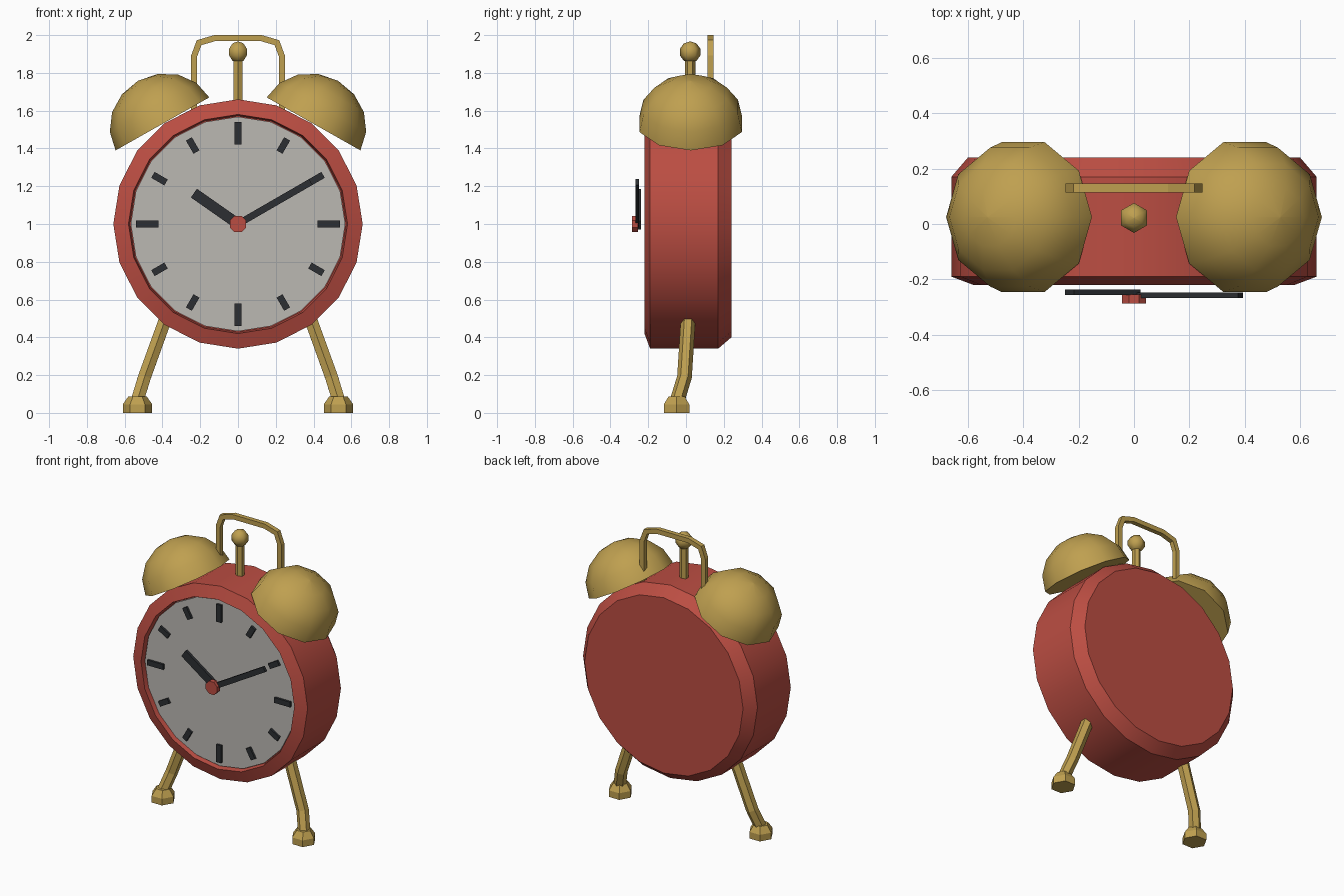
import bpy, bmesh
from math import sin, cos, pi, radians
from mathutils import Matrix, Vector

if "Cube" in bpy.data.objects:
    bpy.data.objects.remove(bpy.data.objects["Cube"])


def material(name, rgb):
    m = bpy.data.materials.new(name)
    m.diffuse_color = (*rgb, 1)
    m.use_nodes = True
    m.node_tree.nodes["Principled BSDF"].inputs["Base Color"].default_value = m.diffuse_color
    return m


RED = material("red_paint", (0.50, 0.075, 0.055))
BRASS = material("brass", (0.52, 0.35, 0.08))
WHITE = material("dial_white", (0.50, 0.48, 0.45))
BLACK = material("dark", (0.025, 0.028, 0.032))


def finish(name, bm, mat, mirror=False, smooth=None):
    bmesh.ops.recalc_face_normals(bm, faces=bm.faces)
    me = bpy.data.meshes.new(name)
    bm.to_mesh(me)
    bm.free()
    me.materials.append(mat)
    ob = bpy.data.objects.new(name, me)
    bpy.context.collection.objects.link(ob)
    if mirror:
        ob.modifiers.new("mirror", 'MIRROR')
    if smooth:
        bpy.ops.object.select_all(action='DESELECT')
        ob.select_set(True)
        bpy.context.view_layer.objects.active = ob
        bpy.ops.object.shade_smooth_by_angle(angle=radians(smooth))
    return ob


def skin(bm, rings, closed_ends=True):
    """Join equal rings of vertices with quads and cap the ends."""
    for a, b in zip(rings, rings[1:]):
        n = len(a)
        for i in range(n):
            j = (i + 1) % n
            bm.faces.new((a[i], a[j], b[j], b[i]))
    bm.faces.new(rings[0])
    bm.faces.new(rings[-1])


def lathe(name, profile, n, matrix, mat, phase=0.0, **kw):
    """Revolve (radius, height) points round the local z axis."""
    bm = bmesh.new()
    rings = [[bm.verts.new(matrix @ Vector((r * cos(phase + 2 * pi * i / n),
                                            r * sin(phase + 2 * pi * i / n), h)))
              for i in range(n)] for r, h in profile]
    skin(bm, rings)
    return finish(name, bm, mat, **kw)


def tube(name, path, n, radius, phase, mat, **kw):
    """Sweep an n-sided section along a path, mitred at the bends."""
    bm = bmesh.new()
    pts = [Vector(p) for p in path]
    rings = []
    for k, p in enumerate(pts):
        t0 = (p - pts[max(k - 1, 0)]).normalized()
        t1 = (pts[min(k + 1, len(pts) - 1)] - p).normalized()
        t = (t0 + t1).normalized()
        u = Vector((0, 1, 0))
        u = (u - t * u.dot(t)).normalized()
        v = t.cross(u)
        stretch = 1 / max(t.dot(t1 if t1.length else t0), 0.5)
        rings.append([bm.verts.new(p + radius * (u * cos(phase + 2 * pi * i / n)
                                                 + v * stretch * sin(phase + 2 * pi * i / n)))
                      for i in range(n)])
    skin(bm, rings)
    return finish(name, bm, mat, **kw)


def add_bar(bm, degrees, r0, r1, width, y0, y1):
    """Flat bar on the dial, pointing clockwise from twelve."""
    m = (Matrix.Translation((0, 0, 1)) @ Matrix.Rotation(radians(degrees), 4, 'Y')
         @ Matrix.Translation((0, (y0 + y1) / 2, (r0 + r1) / 2))
         @ Matrix.Diagonal((width, y1 - y0, r1 - r0, 1)))
    bmesh.ops.create_cube(bm, size=1, matrix=m)


# Case with chamfered rims and a shallow recess for the dial
FRONT = Matrix.Translation((0, 0, 1)) @ Matrix.Rotation(pi / 2, 4, 'X')
lathe("case", [(0.60, -0.24), (0.66, -0.17), (0.66, 0.19), (0.58, 0.22),
               (0.572, 0.18)], 20, FRONT, RED, smooth=30)
lathe("dial", [(0.568, 0.175), (0.568, 0.195)], 20, FRONT, WHITE)

# Hour marks, longer at the quarters
bm = bmesh.new()
for h in range(12):
    r0, r1 = (0.42, 0.54) if h % 3 == 0 else (0.44, 0.52)
    add_bar(bm, h * 30, r0, r1, 0.036, -0.21, -0.19)
finish("hour_marks", bm, BLACK)

# Hands and centre hub
for name, deg, length, width, y0, y1 in (
        ("hour_hand", 305, 0.285, 0.056, -0.257, -0.237),
        ("minute_hand", 60, 0.445, 0.036, -0.268, -0.248)):
    bm = bmesh.new()
    add_bar(bm, deg, -0.01, length, width, y0, y1)
    finish(name, bm, BLACK)
lathe("hub", [(0.047, 0.255), (0.047, 0.287)], 8, FRONT, RED, phase=pi / 8)

# Pair of tilted bells
BELL = Matrix.Translation((0.40, 0.025, 1.53)) @ Matrix.Rotation(radians(29.5), 4, 'Y')
dome = [(0.285 * cos(radians(a)), 0.262 * sin(radians(a))) for a in (0, 22.5, 45, 67.5, 89.5)]
lathe("bells", dome, 10, BELL, BRASS, mirror=True, smooth=40)

# Hammer between the bells
HAMMER = Matrix.Translation((0, 0.022, 0))
lathe("hammer_rod", [(0.027, 1.60), (0.027, 1.88)], 6, HAMMER, BRASS, phase=pi / 2, smooth=30)
ball = [(0.057 * sin(radians(a)), 1.91 - 0.057 * cos(radians(a))) for a in (1, 36, 72, 108, 144, 179)]
lathe("hammer_ball", ball, 6, HAMMER, BRASS, phase=pi / 2, smooth=65)

# Carrying handle
half = [(0.232, 1.60), (0.232, 1.89), (0.206, 1.96), (0.12, 1.985)]
handle = [(-x, 0.13, z) for x, z in half] + [(x, 0.13, z) for x, z in reversed(half)]
tube("handle", handle, 4, 0.0225, pi / 4, BRASS)

# Splayed legs and feet
tube("legs", [(0.365, 0.015, 0.55), (0.495, -0.008, 0.19), (0.535, -0.048, 0.06)],
     6, 0.039, 0, BRASS, mirror=True)
lathe("feet", [(0.078, 0), (0.078, 0.045), (0.048, 0.088)], 6,
      Matrix.Translation((0.532, -0.05, 0)), BRASS, mirror=True)
